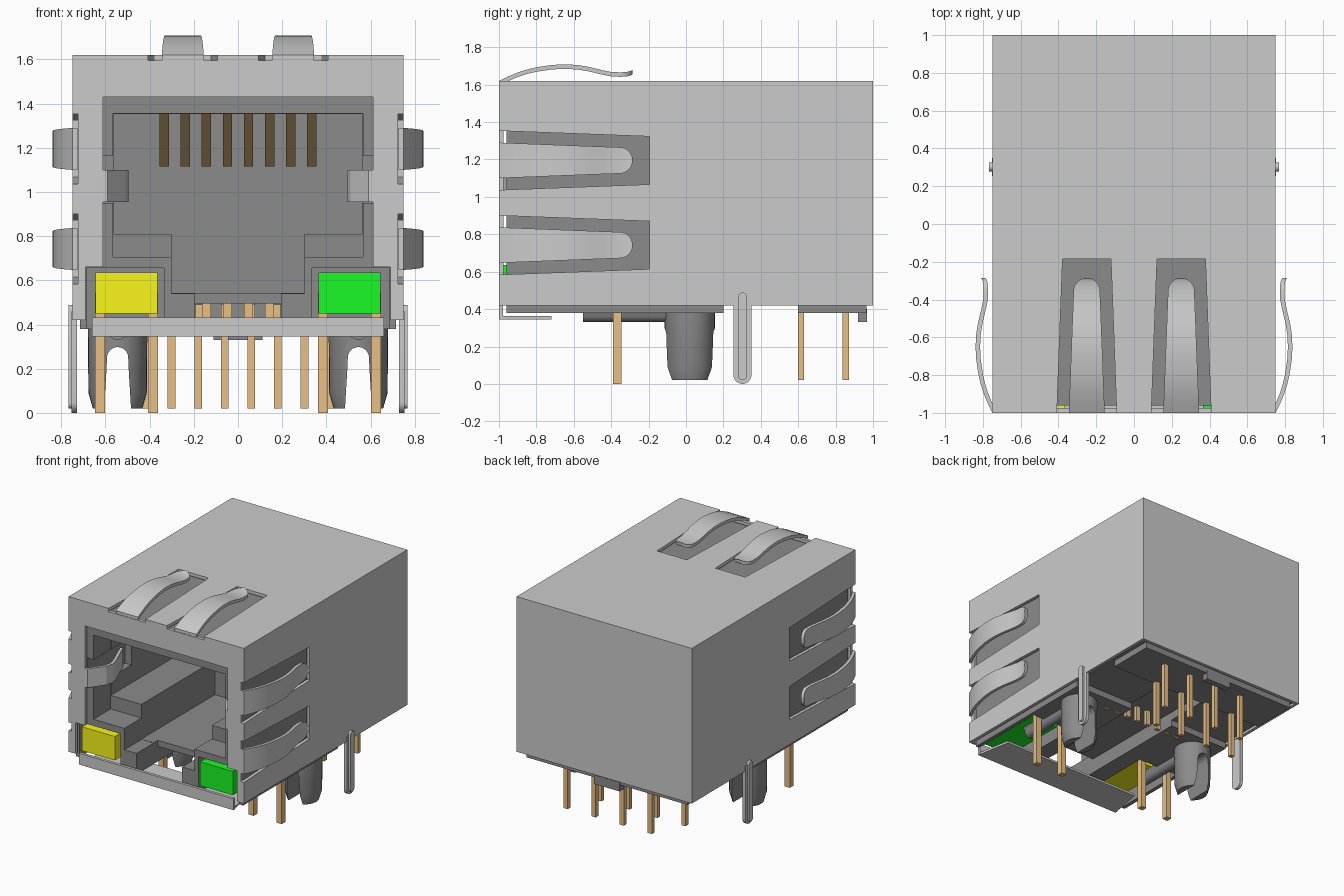
import bpy, bmesh, math

if "Cube" in bpy.data.objects:
    bpy.data.objects.remove(bpy.data.objects["Cube"])


def material(name, rgb):
    m = bpy.data.materials.new(name)
    m.diffuse_color = (*rgb, 1)
    m.use_nodes = True
    m.node_tree.nodes["Principled BSDF"].inputs["Base Color"].default_value = m.diffuse_color
    return m


DARK = material("dark_plastic", (0.26, 0.26, 0.26))
GOLD = material("gold_contact", (0.80, 0.52, 0.24))
YELLOW = material("yellow_lens", (0.95, 0.93, 0.01))
GREEN = material("green_lens", (0.01, 0.95, 0.02))


def finish(name, bm, mat=None):
    bmesh.ops.recalc_face_normals(bm, faces=bm.faces)
    me = bpy.data.meshes.new(name)
    bm.to_mesh(me)
    bm.free()
    ob = bpy.data.objects.new(name, me)
    bpy.context.collection.objects.link(ob)
    if mat:
        me.materials.append(mat)
    return ob


def prism(name, pts, axis, a, b, mat=None):
    """Extrude a 2D outline along an axis from a to b."""
    put = {"X": lambda u, v, w: (w, u, v),
           "Y": lambda u, v, w: (u, w, v),
           "Z": lambda u, v, w: (u, v, w)}[axis]
    bm = bmesh.new()
    lo = [bm.verts.new(put(u, v, a)) for u, v in pts]
    hi = [bm.verts.new(put(u, v, b)) for u, v in pts]
    bm.faces.new(lo)
    bm.faces.new(hi)
    for i in range(len(pts)):
        j = (i + 1) % len(pts)
        bm.faces.new((lo[i], lo[j], hi[j], hi[i]))
    return finish(name, bm, mat)


def box(name, x0, x1, y0, y1, z0, z1, mat=None):
    return prism(name, [(x0, y0), (x1, y0), (x1, y1), (x0, y1)], "Z", z0, z1, mat)


def select(ob):
    bpy.ops.object.select_all(action="DESELECT")
    ob.select_set(True)
    bpy.context.view_layer.objects.active = ob


def boolean(ob, other, op="DIFFERENCE"):
    select(ob)
    m = ob.modifiers.new("bool", "BOOLEAN")
    m.operation, m.solver, m.object = op, "EXACT", other
    bpy.ops.object.modifier_apply(modifier=m.name)
    bpy.data.objects.remove(other)


def smooth(ob):
    select(ob)
    bpy.ops.object.shade_smooth_by_angle(angle=math.radians(30))


def mirrored(half):
    return half + [(-x, z) for x, z in reversed(half)]


def arc(cx, cz, r, a0, a1, n=12):
    return [(cx + r * math.cos(math.radians(a0 + (a1 - a0) * i / n)),
             cz + r * math.sin(math.radians(a0 + (a1 - a0) * i / n))) for i in range(n + 1)]


def window(c, yb=-0.195):
    """Tapered spring window: (along y, across) outline."""
    return [(-1.1, c + 0.162), (yb, c + 0.128), (yb, c - 0.128), (-1.1, c - 0.162)]


# Sheet metal shell, open at the front and bottom
shell = box("shell", -0.75, 0.75, -1, 1, 0.42, 1.62)
boolean(shell, box("cut", -0.725, 0.725, -0.975, 0.975, 0.2, 1.595))
boolean(shell, prism("cut", mirrored([(0.69, 0.3), (0.69, 0.66), (0.61, 0.66), (0.61, 1.43)]),
                     "Y", -1.1, -0.9))
for s in (-1, 1):
    for c in (1.195, 0.742):
        boolean(shell, prism("cut", window(c), "X", s * 0.724, s * 0.9))
    boolean(shell, prism("cut", [(x, y) for y, x in window(s * 0.25, -0.185)], "Z", 1.594, 1.8))

# Curved grounding springs
CURVE = [(-1, 0), (-0.95, 0.024), (-0.9, 0.045), (-0.85, 0.061), (-0.8, 0.073), (-0.72, 0.085),
         (-0.65, 0.089), (-0.58, 0.085), (-0.52, 0.075), (-0.45, 0.058), (-0.40, 0.048)]
CURVE += [(-0.355 + 0.07 * math.sin(a * math.pi / 16), 0.046 + 0.018 * (a / 8) ** 2) for a in range(9)]


def spring(name, place):
    bm = bmesh.new()
    rings = []
    for y, h in CURVE:
        w = 0.095 - 0.025 * (y + 1) / 0.645
        if y > -0.355:
            w = max(0.004, math.sqrt(max(0, 0.07 ** 2 - (y + 0.355) ** 2)))
        rings.append([bm.verts.new(place(l, y, t))
                      for l, t in ((-w, h), (w, h), (w, h - 0.024), (-w, h - 0.024))])
    for a, b in zip(rings, rings[1:]):
        for i in range(4):
            j = (i + 1) % 4
            bm.faces.new((a[i], a[j], b[j], b[i]))
    bm.faces.new(rings[0])
    bm.faces.new(rings[-1])
    smooth(finish(name, bm))


for s in (-1, 1):
    for c in (1.195, 0.742):
        spring("side_spring", lambda l, y, h: (s * (0.75 + h), y, c + l))
    spring("top_spring", lambda l, y, h: (s * 0.25 + l, y, 1.62 + h))

# Front lip and bottom flange of the shell
box("front_lip", -0.66, 0.66, -1, -0.978, 0.345, 0.432)
prism("bottom_flange", [(-0.66, -1), (0.66, -1), (0.61, -0.72), (-0.61, -0.72)], "Z", 0.345, 0.362)

# Plastic housing with plug cavity, latch channel and lamp pockets
housing = prism("housing", [(-0.96, 0.38), (0.2, 0.38), (0.2, 0.43), (0.965, 0.43),
                            (0.965, 1.58), (-0.96, 1.58)], "X", -0.715, 0.715, DARK)
boolean(housing, prism("cut", mirrored([(0.30, 0.54), (0.30, 0.705), (0.565, 0.705), (0.565, 1.355)]),
                       "Y", -1.1, -0.75))
boolean(housing, prism("cut", mirrored([(0.302, 0.542), (0.302, 0.81), (0.563, 0.81), (0.563, 1.353)]),
                       "Y", -0.8, 0.15))
boolean(housing, box("cut", -0.195, 0.195, -1.1, -0.7, 0.2, 0.6))
boolean(housing, box("cut", -0.193, 0.193, -0.75, 0.9, 0.2, 0.495))
for s in (-1, 1):
    boolean(housing, box("cut", s * 0.335, s * 0.685, -1.1, -0.33, 0.2, 0.655))
    boolean(housing, box("cut", s * 0.5, s * 0.615, -1.1, -0.5, 0.95, 1.165))
box("rear_base", -0.69, 0.69, 0.6, 0.965, 0.38, 0.432, DARK)
box("rear_key", -0.11, 0.11, 0.92, 0.968, 0.33, 0.40, DARK)

for s in (-1, 1):
    # Inward-bent side contact of the shell
    prism("side_contact", [(s * x, y) for x, y in
          [(0.63, -1), (0.59, -0.995), (0.51, -0.88), (0.495, -0.82), (0.51, -0.76), (0.59, -0.56),
           (0.61, -0.57), (0.53, -0.77), (0.517, -0.82), (0.53, -0.87), (0.60, -0.976), (0.63, -0.978)]],
          "Z", 0.955, 1.10)

    # Split locating post
    bm = bmesh.new()
    prof = [(0.112, 0.02), (0.132, 0.09), (0.135, 0.4)]
    rings = [[bm.verts.new((s * 0.545 + x, 0.02 + y, z)) for x, y in arc(0, 0, r, 0, 348.75, 31)]
             for r, z in prof]
    for a, b in zip(rings, rings[1:]):
        for i in range(32):
            j = (i + 1) % 32
            bm.faces.new((a[i], a[j], b[j], b[i]))
    bm.faces.new(rings[0])
    bm.faces.new(rings[-1])
    post = finish("locating_post", bm, DARK)
    slot = [(0.065, -0.05), (0.05, 0.2)] + arc(0, 0.25, 0.048, 0, 180) + [(-0.05, 0.2), (-0.065, -0.05)]
    boolean(post, prism("cut", [(s * 0.545 + x, z) for x, z in slot], "Y", -0.3, 0.4))
    smooth(post)
    rib = prism("post_rib", [(s * 0.545 + x, z) for x, z in
                [(0.06, 0.40)] + arc(0, 0.375, 0.045, 0, -180) + [(-0.06, 0.40)]], "Y", -0.55, 0, DARK)
    smooth(rib)

    # Shield solder tab with pressed rib
    for name, r, bottom, top, x0, x1 in (("shield_tab", 0.048, 0.0, 0.46, 0.728, 0.753),
                                         ("shield_tab_rib", 0.024, 0.02, 0.465, 0.74, 0.768)):
        end = arc(0.302, top, r, 0, 180) if r < 0.04 else [(0.302 + r, top), (0.302 - r, top)]
        smooth(prism(name, end + arc(0.302, bottom + r, r, 180, 360), "X", s * x0, s * x1))

    # Indicator lamp with its two leads
    box("indicator_lamp", s * 0.365, s * 0.645, -0.985, -0.45, 0.45, 0.635, GREEN if s > 0 else YELLOW)
    for x in (0.385, 0.625):
        prism("lamp_lead", [(-0.46, 0.50), (-0.46, 0.545), (-0.345, 0.545), (-0.345, 0.0),
                            (-0.39, 0.0), (-0.39, 0.50)], "X", s * x - 0.022, s * x + 0.022, GOLD)

# Eight staggered solder pins, spring wires in the cavity and their tails
for i in range(8):
    x = 0.42 - 0.12 * i
    y = 0.615 if i % 2 else 0.855
    box("solder_pin", x - 0.018, x + 0.018, y - 0.017, y + 0.017, 0.02, 0.49, GOLD)
    x = (i - 3.5) * 0.0955
    prism("contact_wire", [(-0.45, 1.38), (-0.40, 1.38), (0.10, 1.14), (0.10, 1.115), (0.07, 1.115)],
          "X", x - 0.021, x + 0.021, GOLD)
    box("contact_tail", x - 0.02, x + 0.02, 0.08, 0.11, 0.374, 0.52, GOLD)
